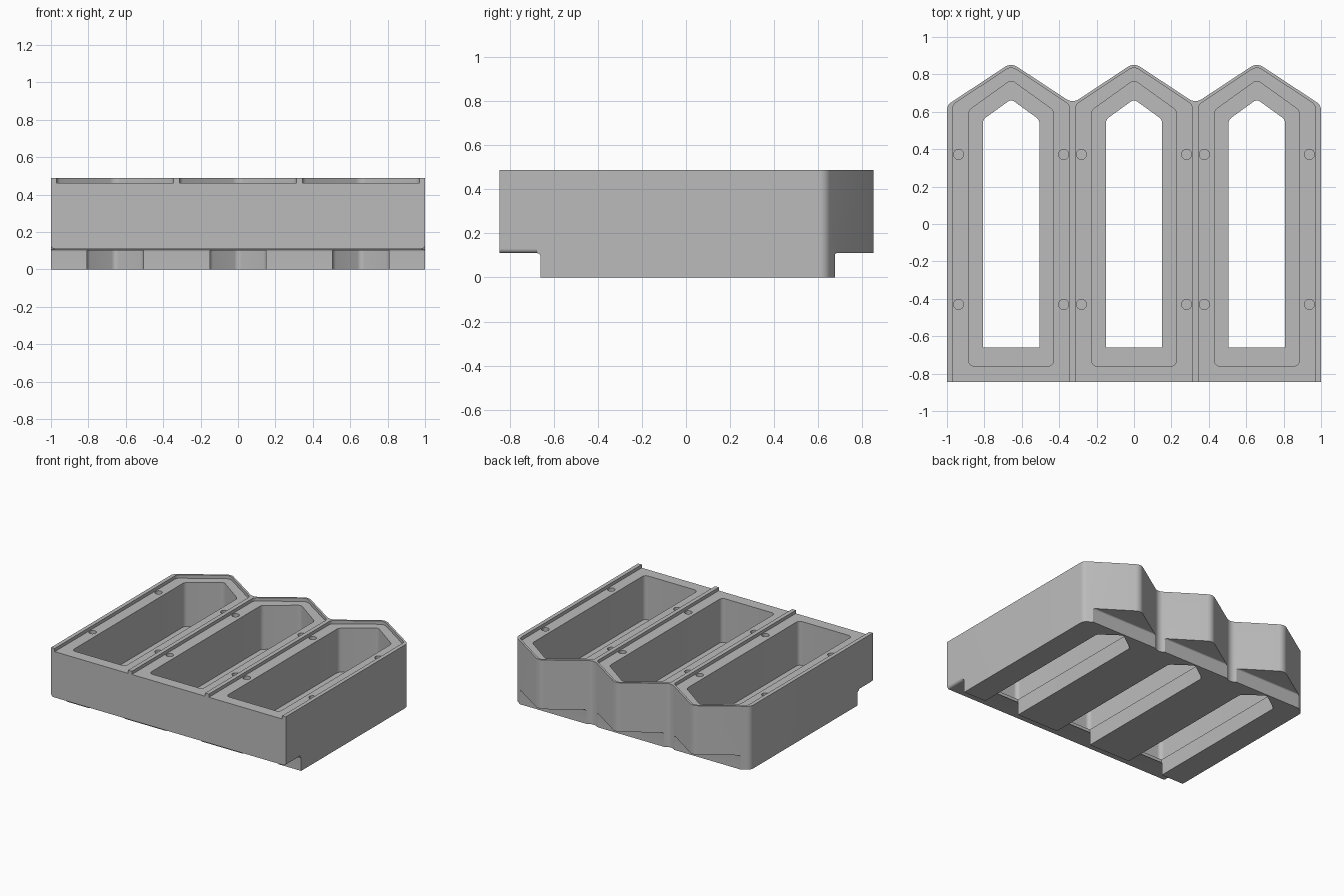
import bpy
import bmesh
import math
from mathutils import Vector

cube = bpy.data.objects.get("Cube")
if cube:
    bpy.data.objects.remove(cube, do_unlink=True)

PITCH = 0.657
BAYS = (-PITCH, 0, PITCH)
TOP, LEDGE, FLOOR, STEP = 0.488, 0.463, 0.125, 0.11
BACK, FRONT, STEP_Y = 0.862, -0.846, -0.66

grey = bpy.data.materials.new("plain grey")
grey.use_nodes = True
grey.diffuse_color = (0.5, 0.5, 0.5, 1)
grey.node_tree.nodes["Principled BSDF"].inputs["Base Color"].default_value = (0.5, 0.5, 0.5, 1)


def rounded(corners, segments=6):
    """Turn (a, b, radius) corners into a filleted outline."""
    out = []
    for i, (a, b, r) in enumerate(corners):
        p = Vector((a, b))
        if not r:
            out.append(p)
            continue
        u = (Vector(corners[i - 1][:2]) - p).normalized()
        v = (Vector(corners[(i + 1) % len(corners)][:2]) - p).normalized()
        half = u.angle(v) / 2
        centre = p + (u + v).normalized() * r / math.sin(half)
        t = r / math.tan(half)
        start, end = p + u * t - centre, p + v * t - centre
        for k in range(segments + 1):
            out.append(centre + start.lerp(end, k / segments).normalized() * r)
    return out


def prism(name, outline, lo, hi, axis="z"):
    """Extrude a closed outline along one axis."""
    place = {"x": lambda a, b, h: (h, a, b),
             "y": lambda a, b, h: (a, h, b),
             "z": lambda a, b, h: (a, b, h)}[axis]
    bm = bmesh.new()
    face = bm.faces.new([bm.verts.new(place(a, b, lo)) for a, b in outline])
    moved = bmesh.ops.extrude_face_region(bm, geom=[face])["geom"]
    bmesh.ops.translate(bm, vec=place(0, 0, hi - lo),
                        verts=[g for g in moved if isinstance(g, bmesh.types.BMVert)])
    bmesh.ops.recalc_face_normals(bm, faces=bm.faces)
    mesh = bpy.data.meshes.new(name)
    bm.to_mesh(mesh)
    bm.free()
    mesh.materials.append(grey)
    obj = bpy.data.objects.new(name, mesh)
    bpy.context.collection.objects.link(obj)
    return obj


def gable(cx, half, front, shoulder, apex, r_front, r_shoulder, r_apex):
    """Bay outline: straight front, pointed back."""
    return rounded([(cx - half, front, r_front), (cx + half, front, r_front),
                    (cx + half, shoulder, r_shoulder), (cx, apex, r_apex),
                    (cx - half, shoulder, r_shoulder)])


# Body: three joined bays with a zigzag back
slope, half_body = 0.66, 1 - PITCH
corners = [(-1, FRONT, 0), (1, FRONT, 0), (1, BACK - slope * half_body, 0.05)]
for cx in reversed(BAYS):
    corners.append((cx, BACK, 0.06))
    if cx > BAYS[0]:
        corners.append((cx - PITCH / 2, BACK - slope * PITCH / 2, 0.06))
corners.append((-1, BACK - slope * half_body, 0.05))
body = prism("tray_body", rounded(corners), 0, TOP)

cutters = []

# Lower front step, its rounded outer corners, and the lower back step
cutters.append(prism("front_step", rounded([
    (-1, -0.1, 0), (STEP_Y, -0.1, 0), (STEP_Y, STEP, 0.015), (-1, STEP, 0)]),
    -1.1, 1.1, "x"))
for s in (-1, 1):
    cutters.append(prism("step_corner", rounded([
        (s * 0.975, STEP, 0), (s, STEP, 0.02), (s, 0.135, 0),
        (s * 1.1, 0.135, 0), (s * 1.1, 0.09, 0), (s * 0.975, 0.09, 0)]),
        -1, STEP_Y - 0.015, "y"))
cutters.append(prism("back_step", rounded([
    (0.675, -0.1, 0), (1, -0.1, 0), (1, STEP, 0), (0.675, STEP, 0.01)]),
    -1.1, 1.1, "x"))

# Each bay: lid track open at the front, pocket, bottom slot, round sockets
for cx in BAYS:
    cutters.append(prism("lid_track", gable(cx, 0.3125, -1, 0.637, 0.844, 0, 0.04, 0.05),
                         LEDGE, 0.6))
    cutters.append(prism("pocket", gable(cx, 0.227, -0.76, 0.607, 0.77, 0.03, 0.04, 0.03),
                         FLOOR, 0.55))
    cutters.append(prism("slot", gable(cx, 0.151, STEP_Y - 0.001, 0.558, 0.667, 0, 0.04, 0.03),
                         -0.1, 0.2))
    for dx in (-0.281, 0.281):
        for y in (-0.43, 0.372):
            ring = [(cx + dx + 0.027 * math.cos(a), y + 0.027 * math.sin(a))
                    for a in (math.tau * k / 24 for k in range(24))]
            cutters.append(prism("socket", ring, LEDGE - 0.03, 0.52))

# Carve the body and drop the cutters
for cutter in cutters:
    cutter.hide_render = True
    mod = body.modifiers.new(cutter.name, "BOOLEAN")
    mod.operation = "DIFFERENCE"
    mod.solver = "EXACT"
    mod.object = cutter
graph = bpy.context.evaluated_depsgraph_get()
carved = bpy.data.meshes.new_from_object(body.evaluated_get(graph))
body.modifiers.clear()
body.data = carved
carved.materials.clear()
carved.materials.append(grey)
for poly in carved.polygons:
    poly.material_index = 0
for cutter in cutters:
    bpy.data.objects.remove(cutter, do_unlink=True)

bpy.ops.object.select_all(action="DESELECT")
body.select_set(True)
bpy.context.view_layer.objects.active = body
bpy.ops.object.shade_smooth_by_angle(angle=math.radians(30))
